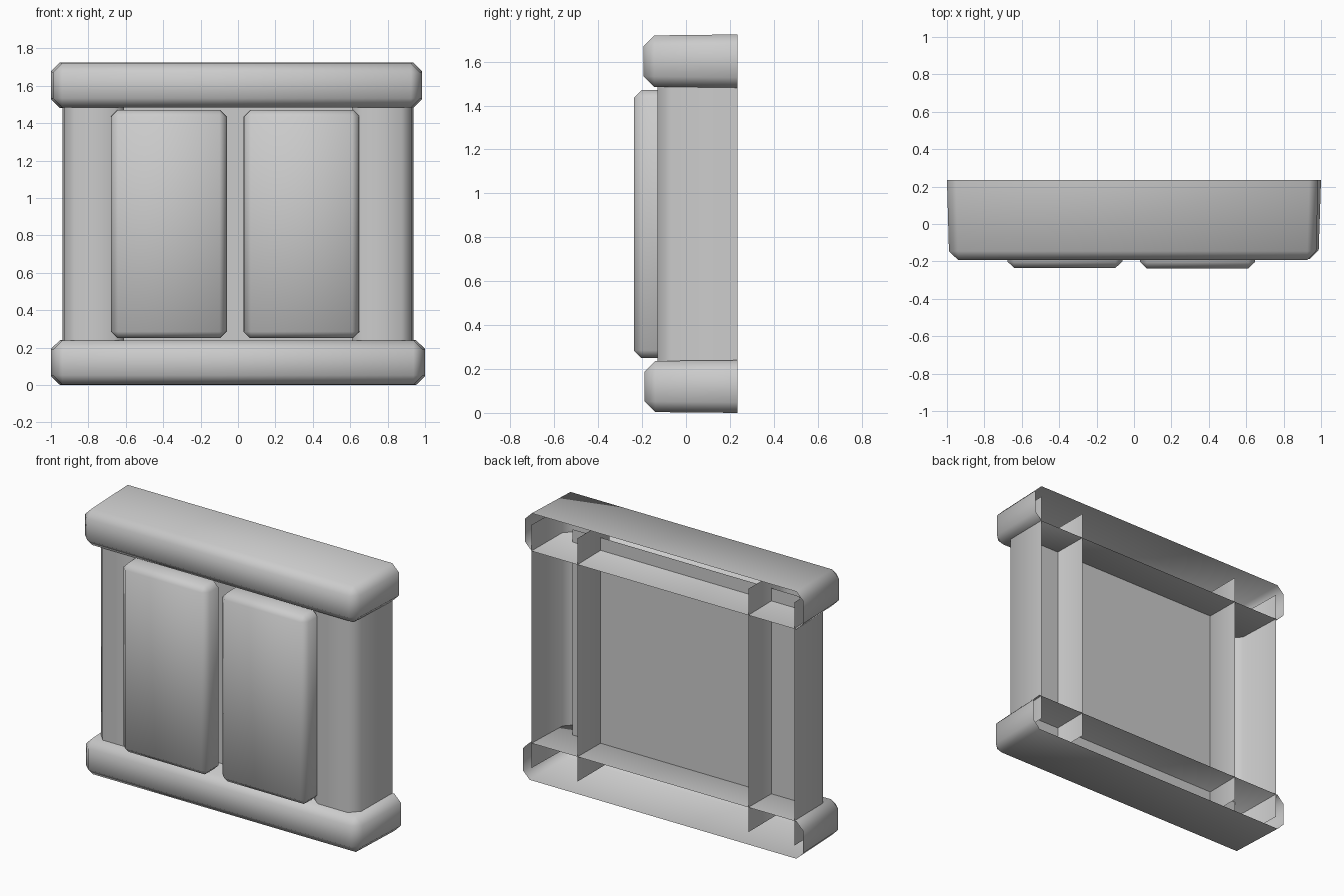
import bpy, bmesh

if "Cube" in bpy.data.objects:
    bpy.data.objects.remove(bpy.data.objects["Cube"])

BACK = 0.235


def finish(name, bm):
    bmesh.ops.recalc_face_normals(bm, faces=bm.faces)
    me = bpy.data.meshes.new(name)
    bm.to_mesh(me)
    bm.free()
    for p in me.polygons:
        p.use_smooth = True
    ob = bpy.data.objects.new(name, me)
    bpy.context.collection.objects.link(ob)
    return ob


def open_box(name, x0, x1, y0, y1, z0, z1, bevel, taper=0.0, slope=0.0):
    """Box without a back face, narrowing to the front, all other edges chamfered."""
    bm = bmesh.new()
    bmesh.ops.create_cube(bm, size=1)
    for v in bm.verts:
        front = v.co.y < 0
        t, s = (taper, slope) if front else (0, 0)
        v.co = (x0 + t if v.co.x < 0 else x1 - t,
                y0 if front else y1,
                z0 + s if v.co.z < 0 else z1 - s)
    back = [f for f in bm.faces if all(abs(v.co.y - y1) < 1e-5 for v in f.verts)]
    bmesh.ops.delete(bm, geom=back, context='FACES_ONLY')
    edges = [e for e in bm.edges if len(e.link_faces) == 2]
    bmesh.ops.bevel(bm, geom=edges, offset=bevel, offset_type='OFFSET',
                    segments=1, affect='EDGES', profile=0.5)
    return finish(name, bm)


def post(name, side):
    """Hollow post: chamfered U profile, open at the back and the ends."""
    profile = [(0.938, BACK), (0.93, -0.07), (0.875, -0.13),
               (0.66, -0.13), (0.61, -0.09), (0.61, BACK)]
    bm = bmesh.new()
    rows = [[bm.verts.new((side * x, y, z)) for x, y in profile] for z in (0.08, 1.65)]
    for i in range(len(profile) - 1):
        bm.faces.new((rows[0][i], rows[0][i + 1], rows[1][i + 1], rows[1][i]))
    return finish(name, bm)


# top and bottom beams
open_box("bottom_beam", -1.0, 1.0, -0.188, BACK, 0.0, 0.24, 0.048, 0.014, 0.004)
open_box("top_beam", -1.0, 0.985, -0.193, BACK, 1.48, 1.724, 0.048, 0.012, 0.005)

# side posts
post("left_post", -1)
post("right_post", 1)

# shutters
open_box("left_shutter", -0.68, -0.06, -0.235, -0.115, 0.25, 1.47, 0.035, 0.004)
open_box("right_shutter", 0.03, 0.65, -0.238, -0.115, 0.25, 1.47, 0.035, 0.004)

# flat panel behind the shutters
bm = bmesh.new()
bm.faces.new([bm.verts.new((x, 0.0, z)) for x, z in
              ((-0.81, 0.16), (0.81, 0.16), (0.81, 1.565), (-0.81, 1.565))])
finish("back_panel", bm)
